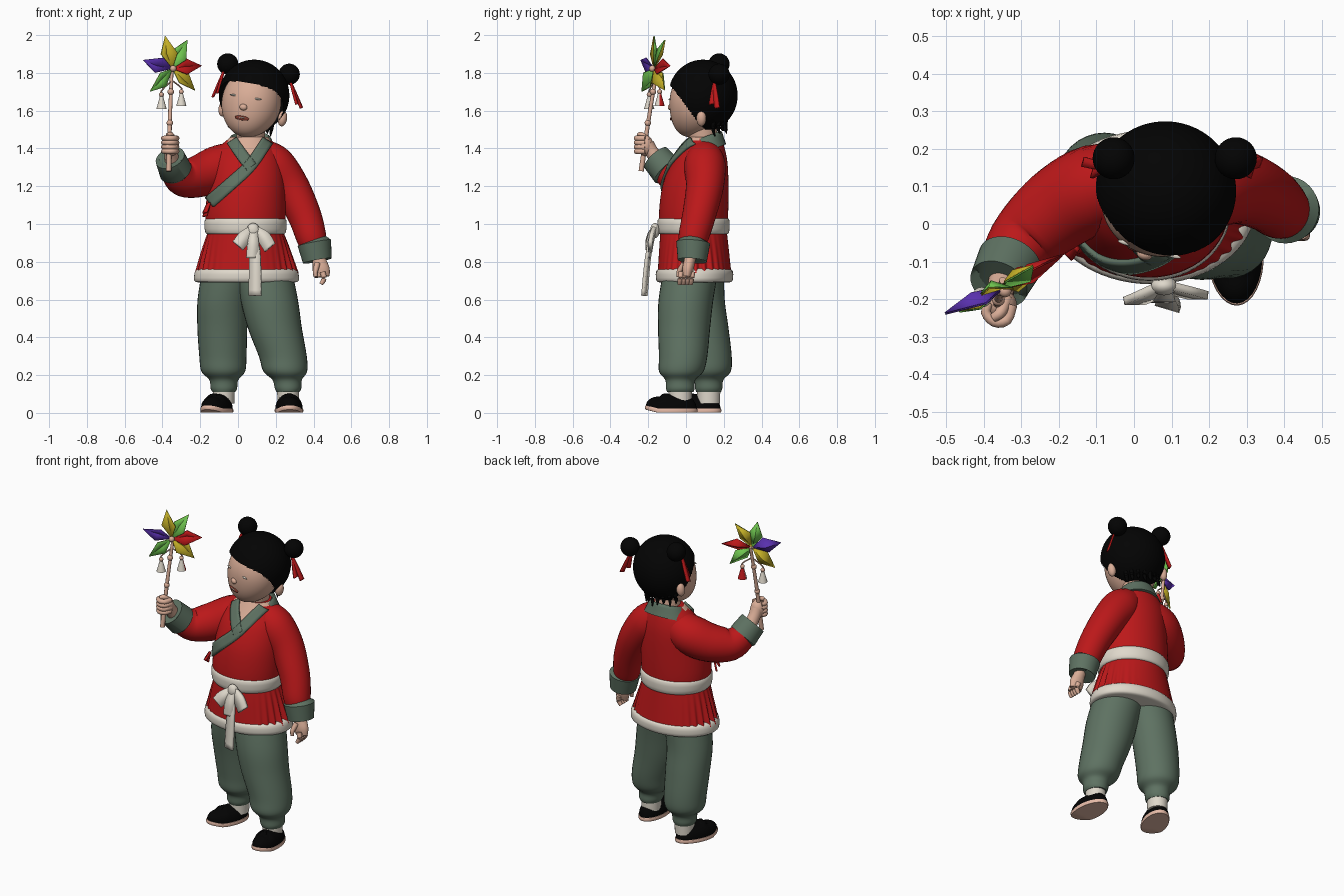
import bpy, bmesh, math
from mathutils import Vector, Matrix

cube = bpy.data.objects.get("Cube")
if cube:
    bpy.data.objects.remove(cube)


def material(name, r, g, b):
    m = bpy.data.materials.new(name)
    m.use_nodes = True
    m.diffuse_color = (r, g, b, 1)
    m.roughness, m.specular_intensity = 1, 0
    bsdf = next(n for n in m.node_tree.nodes if n.type == 'BSDF_PRINCIPLED')
    bsdf.inputs["Base Color"].default_value = (r, g, b, 1)
    bsdf.inputs["Roughness"].default_value = 1
    return m


red = material("red cloth", .5, .009, .01)
sage = material("sage cloth", .112, .168, .122)
cream = material("cream cloth", .74, .69, .6)
skin = material("skin", .7, .42, .31)
sole = material("sole pink", .8, .5, .39)
black = material("black", .001, .001, .001)
yellow = material("yellow paper", .55, .43, .02)
green = material("green paper", .16, .56, .08)
purple = material("purple paper", .1, .03, .42)
lip = material("lip brown", .2, .04, .025)
UP = Vector((0, 0, 1))
HEAD = Matrix.Translation((.085, .09, 1.68)) @ Matrix.Rotation(math.radians(9.5), 4, 'Y')
FACE = HEAD @ Matrix.Rotation(math.radians(-15), 4, 'Z')


def finish(name, bm, mat, matrix=None, thick=0):
    bmesh.ops.recalc_face_normals(bm, faces=bm.faces)
    me = bpy.data.meshes.new(name)
    bm.to_mesh(me)
    bm.free()
    if matrix:
        me.transform(matrix)
    me.materials.append(mat)
    me.shade_smooth()
    me.set_sharp_from_angle(angle=math.radians(45))
    ob = bpy.data.objects.new(name, me)
    bpy.context.scene.collection.objects.link(ob)
    if thick:
        s = ob.modifiers.new("thickness", 'SOLIDIFY')
        s.thickness, s.offset = thick, 0
    return ob


def spline(pts, steps):
    """Catmull-Rom through tuples of any length"""
    out = []
    for i in range(len(pts) - 1):
        a, b, c, d = (pts[max(0, min(len(pts) - 1, i + k))] for k in (-1, 0, 1, 2))
        for s in range(steps):
            t = s / steps
            out.append([q + t / 2 * (r - p + t * (2*p - 5*q + 4*r - w + t * (3*(q - r) + w - p)))
                        for p, q, r, w in zip(a, b, c, d)])
    return out + [list(pts[-1])]


def tube(name, pts, mat, n=32, steps=5, upright=False, matrix=None):
    """Skin of rings x, y, z, radius[, second radius]"""
    pts = spline(pts, steps)
    bm, rings = bmesh.new(), []
    for i, p in enumerate(pts):
        d = Vector(pts[min(i + 1, len(pts) - 1)][:3]) - Vector(pts[max(i - 1, 0)][:3])
        q = UP.rotation_difference(UP if upright or d.length < 1e-6 else d)
        angles = [2 * math.pi * k / n for k in range(n)]
        rings.append([bm.verts.new(Vector(p[:3]) + q @ Vector((p[3] * math.cos(a), p[-1] * math.sin(a), 0)))
                      for a in angles])
    for lo, hi in zip(rings, rings[1:]):
        for k in range(n):
            bm.faces.new((lo[k], lo[k - 1], hi[k - 1], hi[k]))
    bm.faces.new(rings[0])
    bm.faces.new(rings[-1])
    return finish(name, bm, mat, matrix)


def ball(name, loc, size, mat, matrix=None, n=32, shape=None):
    bm = bmesh.new()
    bmesh.ops.create_uvsphere(bm, u_segments=n, v_segments=n * 2 // 3, radius=1)
    for v in bm.verts:
        v.co = Vector([c * s for c, s in zip(v.co, size)])
        if shape:
            shape(v.co)
        v.co += Vector(loc)
    return finish(name, bm, mat, matrix)


def ribbon(name, pts, mat, side=(1, 0, 0), thick=.01):
    """Flat strip through x, y, z, half width"""
    bm, rows = bmesh.new(), []
    for p in spline(pts, 5):
        c, s = Vector(p[:3]), Vector(side).normalized() * p[3]
        rows.append((bm.verts.new(c - s), bm.verts.new(c + s)))
    for a, b in zip(rows, rows[1:]):
        bm.faces.new((a[0], a[1], b[1], b[0]))
    return finish(name, bm, mat, thick=thick)


# Jacket body with a bare neck opening
body = [(.04, .04, .93, .2, .175), (.04, .04, 1.05, .212, .183), (.045, .05, 1.2, .205, .175),
        (.045, .07, 1.32, .19, .15), (.05, .09, 1.4, .155, .115), (.06, .1, 1.46, .1, .085)]
jacket = tube("jacket", body, red, n=64, upright=True)
jacket.data.materials.append(skin)
for f in jacket.data.polygons:
    if f.center.y < .1 and f.center.z > 1.32 + 1.1 * abs(f.center.x - .05):
        f.material_index = 1


def chest_y(x, z):
    for a, b in zip(body, body[1:]):
        if z <= b[2] or b is body[-1]:
            t = min(1, (z - a[2]) / (b[2] - a[2]))
            cx, cy, _, rx, ry = (p + t * (q - p) for p, q in zip(a, b))
            return cy - ry * math.sqrt(max(.02, 1 - ((x - cx) / rx) ** 2))


def chest_band(name, pts, half):
    """Strip lying on the chest along x, z points"""
    bm, rows, path = bmesh.new(), [], spline(pts, 8)
    for i, (x, z) in enumerate(path):
        a, b = path[max(0, i - 1)], path[min(i + 1, len(path) - 1)]
        d = Vector((a[1] - b[1], b[0] - a[0])).normalized() * half
        edge = [(x + d.x * k, z + d.y * k) for k in (-1, -.5, 0, .5, 1)]
        rows.append([bm.verts.new((u, chest_y(u, w) - .01, w)) for u, w in edge])
    for a, b in zip(rows, rows[1:]):
        for k in range(4):
            bm.faces.new((a[k], a[k + 1], b[k + 1], b[k]))
    finish(name, bm, sage, thick=.014)


chest_band("under_lapel", [(-.03, 1.44), (.01, 1.38), (.07, 1.3)], .03)
chest_band("over_lapel", [(.155, 1.44), (.07, 1.315), (-.03, 1.22), (-.15, 1.115)], .031)
collar = tube("collar", [(.06, .095, 1.39, .15, .118), (.062, .097, 1.43, .127, .103),
                         (.065, .1, 1.465, .106, .09), (.065, .1, 1.465, .09, .076),
                         (.065, .1, 1.42, .08, .07)], sage, steps=2, upright=True)
for v in collar.data.vertices:
    v.co.z += (v.co.y - .12) * .35
tube("neck", [(.06, .1, 1.38, .075), (.075, .08, 1.56, .075)], skin)

# Pleated skirt, hem and belt
skirt = tube("jacket_skirt", [(.04, .04, .97, .195, .175), (.042, .042, .88, .225, .183),
                              (.045, .045, .74, .263, .195)], red, n=200, upright=True)
for v in skirt.data.vertices:
    a = math.atan2(v.co.y - .04, v.co.x - .04)
    fold = abs(math.cos(a)) ** 6 * (.98 - v.co.z) * .22 * math.sin(36 * a)
    v.co.x += (v.co.x - .04) * fold
    v.co.y += (v.co.y - .04) * fold
tube("jacket_hem", [(.045, .045, .69, .25, .18), (.045, .045, .7, .277, .202), (.045, .045, .75, .272, .203),
                    (.045, .045, .765, .25, .18)], cream, n=64, steps=3, upright=True)
tube("belt", [(.04, .04, .945, .19, .17), (.04, .04, .955, .213, .188), (.04, .04, 1.02, .216, .19),
              (.04, .04, 1.035, .19, .17)], cream, n=64, steps=3, upright=True)

# Belt bow
ball("bow_knot", (.08, -.165, .965), (.035, .025, .04), cream)
ribbon("bow_loop_right", [(.075, -.165, .975, .018), (.035, -.19, .93, .036), (0, -.205, .885, .036)],
       cream, (.7, 0, -.6), .022)
ribbon("bow_loop_left", [(.09, -.165, .975, .018), (.135, -.18, .93, .036), (.17, -.19, .875, .036)],
       cream, (.7, 0, .6), .022)
ribbon("bow_middle", [(.08, -.17, .97, .02), (.08, -.195, .9, .03), (.075, -.2, .82, .032)], cream, thick=.02)
ribbon("bow_tail", [(.08, -.17, .96, .02), (.09, -.2, .83, .03), (.09, -.22, .62, .034)], cream, (1, -.3, 0), .016)
for k in (0, 1):
    ribbon("side_tie", [(-.155, -.06, 1.11, .012), (-.175, -.085 + .03 * k, 1.06 - .02 * k, .016)], red, (.6, -.6, .2))

# Trousers, socks and cloth shoes
legs = {
    "left": [(.265, -.03, .11, .06, .07), (.265, -.03, .13, .07, .076), (.26, -.03, .175, .078, .08),
             (.25, -.025, .22, .116, .118), (.237, -.015, .3, .127, .128), (.195, -.01, .45, .143, .138),
             (.165, 0, .6, .152, .145), (.13, .03, .78, .15, .145)],
    "right": [(-.075, .12, .11, .06, .065), (-.075, .12, .13, .07, .072), (-.075, .12, .175, .077, .078),
              (-.078, .122, .22, .116, .115), (-.08, .12, .3, .125, .122), (-.083, .1, .45, .132, .125),
              (-.078, .075, .6, .136, .13), (-.04, .06, .78, .145, .14)]}
feet = {"left": (.27, -.078, 2), "right": (-.112, .055, -22)}


def shoe_shape(co):
    co.z = max(co.z, -.012) * (.72 - 1.6 * co.y if co.y < 0 else .72 + 1.2 * co.y)
    if co.y < -.05:
        co.z = co.z * .8 + (-.05 - co.y) * .15


def sole_shape(co):
    co.z = max(-.011, min(.012, co.z)) + max(0, -.07 - co.y) * .25


for side, pts in legs.items():
    tube(side + "_trouser", pts, sage, upright=True)
    x, y, z = pts[0][:3]
    tube(side + "_sock", [(x, y, .05, .056, .06), (x, y, .13, .058, .062)], cream, upright=True)
    fx, fy, turn = feet[side]
    place = Matrix.Translation((fx, fy, .012)) @ Matrix.Rotation(math.radians(turn), 4, 'Z')
    ball(side + "_shoe", (0, 0, .012), (.072, .134, .105), black, place, shape=shoe_shape)
    ball(side + "_sole", (0, 0, 0), (.076, .14, .05), sole, place, shape=sole_shape)

# Sleeves and cuffs
tube("left_sleeve", [(.405, .035, .87, .066), (.388, .04, .93, .08), (.35, .07, 1.05, .089),
                     (.275, .1, 1.2, .1), (.19, .1, 1.31, .11), (.12, .1, 1.37, .088)], red)
tube("left_cuff", [(.415, .033, .84, .06), (.42, .033, .805, .077), (.404, .038, .9, .09),
                   (.4, .04, .91, .07)], sage, steps=1)
tube("right_sleeve", [(-.01, .1, 1.34, .1), (-.1, .095, 1.3, .118), (-.2, .04, 1.255, .112),
                      (-.29, -.04, 1.24, .095), (-.34, -.11, 1.29, .075)], red)
tube("right_cuff", [(-.325, -.09, 1.275, .07), (-.33, -.1, 1.28, .088), (-.36, -.16, 1.35, .08),
                    (-.355, -.15, 1.335, .06)], sage, steps=1)

# Hands
tube("left_palm", [(.415, .035, .88, .035, .035), (.43, .02, .81, .03, .036), (.44, .01, .76, .03, .045),
                   (.445, .005, .72, .022, .04)], skin, n=20)
for k in range(4):
    y = -.026 + k * .02
    tube("left_finger", [(.448, y, .745, .015), (.455, y - .005, .71, .014), (.44, y - .008, .682, .011)], skin, n=12)
tube("left_thumb", [(.42, -.01, .79, .016), (.41, -.035, .75, .014), (.41, -.04, .72, .01)], skin, n=12)
tube("right_wrist", [(-.345, -.13, 1.31, .04), (-.355, -.18, 1.38, .036), (-.355, -.205, 1.42, .038)], skin, n=20)
ball("right_palm", (-.355, -.215, 1.415), (.043, .042, .055), skin)
for k in range(4):
    z = 1.385 + k * .023
    tube("right_finger", [(-.325, -.215, z, .015), (-.34, -.256, z, .015), (-.372, -.26, z, .014),
                          (-.395, -.235, z, .013), (-.385, -.21, z, .012)], skin, n=12, steps=3)
tube("right_thumb", [(-.34, -.2, 1.44, .018), (-.355, -.235, 1.472, .015), (-.375, -.25, 1.47, .012)], skin, n=12)

# Pinwheel with a different colour on the back of some blades
hub = Vector((-.35, -.165, 1.822))
across, above = Vector((.89, .45, 0)), Vector((0, .08, 1))
out = across.cross(above)
tube("pinwheel_stick", [(-.367, -.237, 1.28, .014), (-.361, -.2, 1.54, .011), (-.35, -.15, 1.83, .009)], skin, n=12)
for p in ((-.361, -.202, 1.535), (-.356, -.175, 1.7), hub + out * .015):
    ball("stick_bead", p, (.017,) * 3, skin, n=16)
blades = [(103, yellow, green), (59, green, yellow), (5, red, red), (-40, yellow, green),
          (-137, green, yellow), (165, purple, purple)]
for angle, front, back in blades:
    a = math.radians(angle)
    along, wide = across * math.cos(a) + above * math.sin(a), above * math.cos(a) - across * math.sin(a)
    for lift, mat in ((.002, front), (-.002, back)):
        bm = bmesh.new()
        root, left, mid, right, tip = (bm.verts.new(hub + along * r + wide * s + out * (n + lift)) for r, s, n in (
            (0, 0, .005), (.09, .046, 0), (.085, .005, -.018), (.075, -.038, .025), (.178, 0, 0)))
        for f in ((root, left, mid), (root, mid, right), (left, tip, mid), (mid, tip, right)):
            bm.faces.new(f)
        finish("pinwheel_blade", bm, mat, thick=.003)
for dx, dy, z in ((-.055, -.03, 1.645), (.05, .025, 1.66)):
    x, y = hub.x + dx, hub.y + dy
    tube("tassel_cord", [(hub.x, hub.y, 1.76, .004), (x, y, z + .06, .004), (x, y, z + .03, .005)], skin, n=8)
    tassel = tube("tassel", [(x, y, z - .035, .027), (x, y, z + .015, .013), (x, y, z + .035, .008)], cream, n=16)
    tassel.data.materials.append(red)
    for f in tassel.data.polygons:
        f.material_index = int(dx > 0 and f.center.y > y + .002)
    ball("tassel_bead", (x, y, z + .04), (.013,) * 3, skin, n=12)


# Head, face and ears
def jaw(co):
    t = max(0, -co.z / .185)
    co.x *= 1 - .06 * t * t
    co.y -= .035 * t * t


def face_y(x, z):
    t = max(0, (-.04 - z) / .185)
    return -.03 - .035 * t * t - .148 * math.sqrt(max(0, 1 - (x / .158) ** 2 - ((z + .04) / .185) ** 2))


def feature(name, x, z, size, mat):
    ball(name, (x, face_y(x, z), z), size, mat, FACE, n=20)


ball("face", (0, -.03, -.04), (.158, .148, .185), skin, FACE, n=48, shape=jaw)
feature("nose", 0, -.07, (.021, .015, .017), skin)
feature("mouth", 0, -.128, (.04, .007, .012), lip)
feature("teeth", 0, -.126, (.022, .009, .004), cream)
for s in (-1, 1):
    feature("eye", s * .066, -.015, (.022, .006, .005), cream)
    ball("ear", (s * .165, .035, -.095), (.024, .026, .042), skin, FACE, n=20)

# Hair cap cut away around the face, with buns, ribbons and loose strands
bm = bmesh.new()
bmesh.ops.create_uvsphere(bm, u_segments=128, v_segments=96, radius=1)
bmesh.ops.scale(bm, vec=(.187, .183, .19), verts=bm.verts)
bare = [f for f in bm.faces if f.calc_center_median().z < .06 - 4.9 * (f.calc_center_median().y + .18) ** 2
        and f.calc_center_median().y < .04]
bmesh.ops.delete(bm, geom=bare, context='FACES')
finish("hair", bm, black, FACE)
for s in (-1, 1):
    ball("hair_bun", (s * .165, .085, .142), (.056, .056, .056), black, HEAD)
    knot = HEAD @ Vector((s * .18, .06, .1))
    for k in (-1, 1):
        end = knot + Vector((s * (.045 + .012 * k), .015 * k, -.125 - .01 * k))
        ribbon("hair_ribbon", [(*knot, .007), (*knot.lerp(end, .5), .012), (*end, .014)], red, (.3, 1, .2))
for k in range(8):
    a = math.radians(20 + 18 * k)
    x, y = .125 * math.cos(a), .02 + .1 * math.sin(a)
    tube("hair_strand", [(x, y, -.11, .016), (x * 1.02, y, -.165, .01), (x * 1.03, y + .01, -.2 + .012 * (k % 3), .002)],
         black, n=8, matrix=HEAD)
